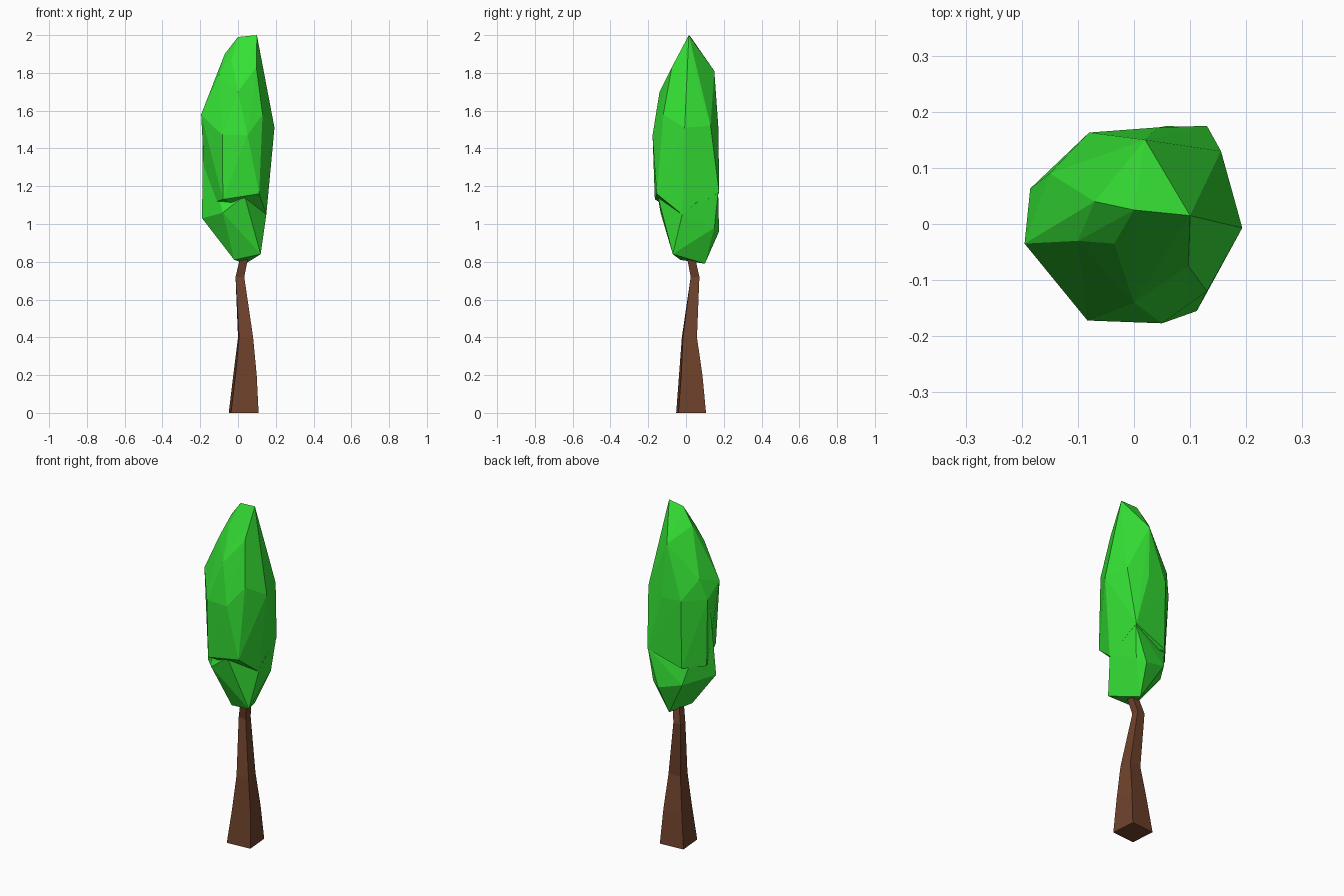
import bpy, bmesh

if "Cube" in bpy.data.objects:
    bpy.data.objects.remove(bpy.data.objects["Cube"])


def material(name, rgb):
    m = bpy.data.materials.new(name)
    m.diffuse_color = (*rgb, 1)
    m.use_nodes = True
    m.node_tree.nodes["Principled BSDF"].inputs["Base Color"].default_value = m.diffuse_color
    return m


def to_object(name, bm, mat):
    bmesh.ops.recalc_face_normals(bm, faces=bm.faces)
    me = bpy.data.meshes.new(name)
    bm.to_mesh(me)
    bm.free()
    me.materials.append(mat)
    ob = bpy.data.objects.new(name, me)
    bpy.context.collection.objects.link(ob)
    return ob


def hull(name, points, mat):
    bm = bmesh.new()
    for p in points:
        bm.verts.new(p)
    bmesh.ops.convex_hull(bm, input=bm.verts)
    bmesh.ops.delete(bm, geom=[v for v in bm.verts if not v.link_faces], context='VERTS')
    return to_object(name, bm, mat)


bark = material("bark", (0.16, 0.055, 0.025))
leaf = material("leaf", (0.035, 0.75, 0.035))

# Crooked four-sided trunk: z, centre x, centre y, half width, skew
bm = bmesh.new()
rings = []
for z, x, y, h, k in [(0, .03, .027, .073, .006), (.2, .037, .025, .056, .006),
                      (.4, .04, .018, .037, .003), (.72, .01, .048, .023, 0),
                      (.9, .05, .01, .02, 0)]:
    rings.append([bm.verts.new((x + a * h - b * k, y + b * h + a * k, z))
                  for a, b in ((-1, -1), (1, -1), (1, 1), (-1, 1))])
for lo, hi in zip(rings, rings[1:]):
    for i in range(4):
        j = (i + 1) % 4
        bm.faces.new((lo[i], lo[j], hi[j], hi[i]))
bm.faces.new(rings[0][::-1])
bm.faces.new(rings[-1])
to_object("trunk", bm, bark)

# Faceted upper crown
crown = hull("crown", [
    (0, .025, 1.99), (.1, .015, 2), (-.07, .04, 1.9), (-.035, -.035, 1.87),
    (-.1, -.03, 1.79), (.097, -.075, 1.83), (.02, .15, 1.81), (0, -.14, 1.7),
    (.14, .07, 1.7), (-.15, .09, 1.62), (-.195, -.035, 1.58), (.13, -.12, 1.58),
    (-.083, -.172, 1.47), (.05, -.177, 1.47), (.193, -.007, 1.51),
    (.155, .13, 1.52), (.04, .172, 1.5), (-.08, .163, 1.5), (-.185, .063, 1.5),
    (-.08, -.165, 1.13), (.035, -.15, 1.15), (.112, -.155, 1.16), (.15, -.02, 1.05),
    (.13, .175, 1.17), (-.08, .155, 1.1), (-.17, .05, 1.1)], leaf)

# Lower crown, set back beneath the front overhang
lower = hull("lower_crown", [
    (.12, -.07, .84), (.04, .1, .79), (-.02, -.03, .81), (-.19, -.01, 1.03),
    (-.187, .04, 1.45), (.145, .05, 1.11), (.15, -.02, 1.05), (.06, .175, .96),
    (.11, .15, .98), (-.08, .15, 1), (-.08, -.135, 1.06), (.035, -.15, 1.15),
    (.13, .17, 1.17)], leaf)
lower.hide_render = True
lower.hide_set(True)
mod = crown.modifiers.new("union", 'BOOLEAN')
mod.operation = 'UNION'
mod.solver = 'EXACT'
mod.object = lower
